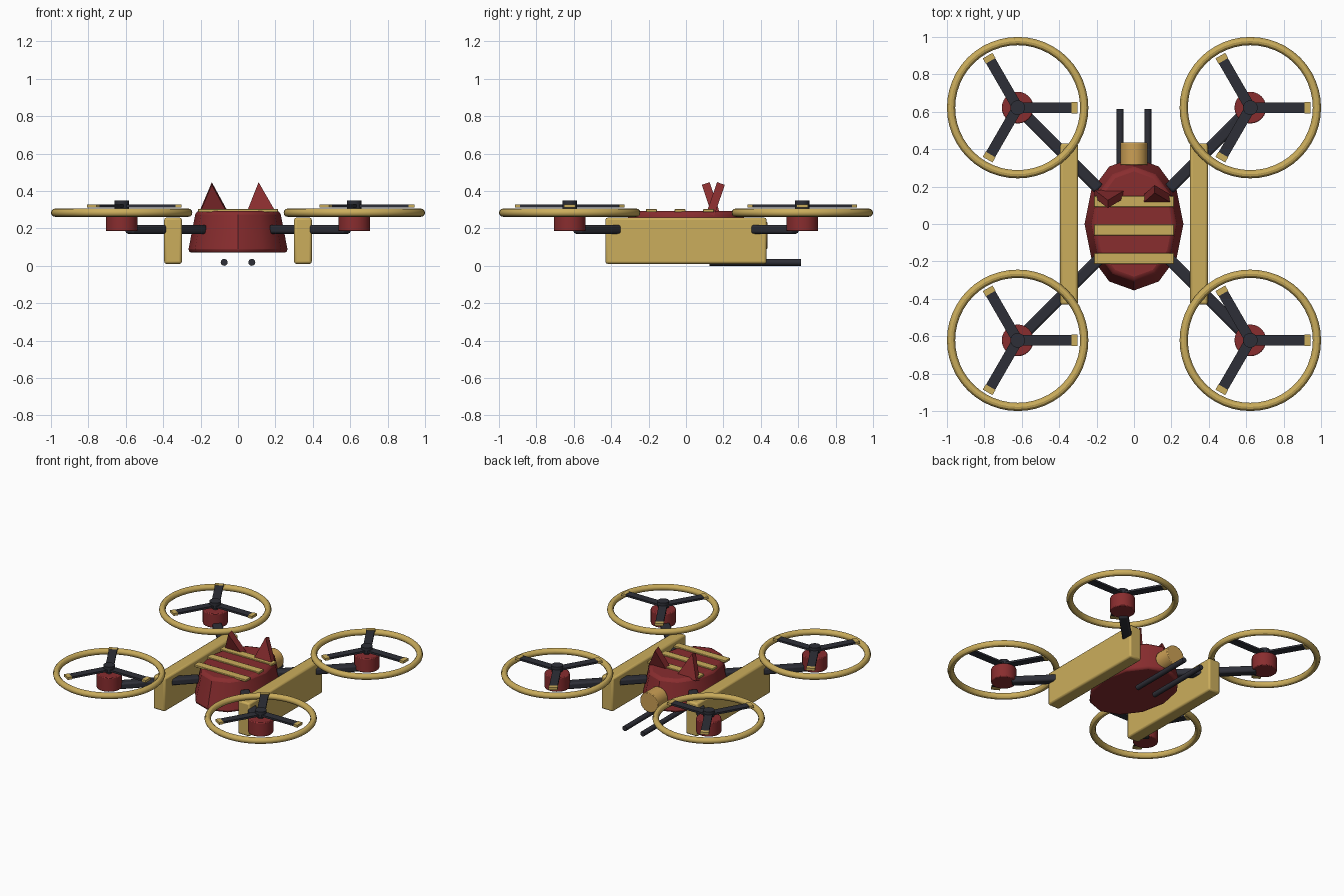
import bpy, math
from mathutils import Vector

if "Cube" in bpy.data.objects:
    bpy.data.objects.remove(bpy.data.objects["Cube"])


def material(name, rgb):
    m = bpy.data.materials.new(name)
    m.diffuse_color = (*rgb, 1)
    m.use_nodes = True
    m.node_tree.nodes["Principled BSDF"].inputs["Base Color"].default_value = m.diffuse_color
    return m


RED = material("deep red", (0.25, 0.026, 0.028))
GOLD = material("pale gold", (0.60, 0.42, 0.107))
BRONZE = material("bronze gold", (0.60, 0.35, 0.09))
DARK = material("charcoal", (0.027, 0.028, 0.038))


def finish(name, mat, bevel=0, segments=2):
    ob = bpy.context.object
    ob.name = name
    ob.data.materials.append(mat)
    bpy.ops.object.transform_apply(location=False, rotation=False, scale=True)
    if bevel:
        b = ob.modifiers.new("bevel", 'BEVEL')
        b.width, b.segments = bevel, segments
        b.limit_method, b.angle_limit = 'ANGLE', math.radians(40)
    bpy.ops.object.shade_smooth_by_angle(angle=math.radians(35 if bevel else 30))
    return ob


def box(name, mat, loc, size, turn=0, bevel=0):
    bpy.ops.mesh.primitive_cube_add(size=1, location=loc, rotation=(0, 0, turn))
    bpy.context.object.scale = size
    return finish(name, mat, bevel)


def cylinder(name, mat, loc, r, h, axis='Z', bevel=0, sides=24):
    rot = (math.pi / 2, 0, 0) if axis == 'Y' else (0, 0, 0)
    bpy.ops.mesh.primitive_cylinder_add(vertices=sides, radius=r, depth=h,
                                        location=loc, rotation=rot)
    return finish(name, mat, bevel)


# tapered twelve-sided body
bpy.ops.mesh.primitive_cone_add(vertices=12, radius1=1, radius2=0.84, depth=0.224,
                                location=(0, 0, 0.182))
bpy.context.object.scale = (0.268, 0.36, 1)
finish("body", RED, 0.02)

# stripes across the back
for y in (0.12, -0.032, -0.185):
    box("stripe", GOLD, (0, y, 0.295), (0.428, 0.058, 0.016), bevel=0.003)


# triangular ears, one leaning forward and one back
def ear(name, x, apex_x, y_base, y_tip):
    t = 0.022
    tri = [(x - 0.08, y_base, 0.275), (x + 0.08, y_base, 0.275), (apex_x, y_tip, 0.44)]
    lean = Vector((0, y_tip - y_base, 0.165)).normalized()
    n = Vector((0, lean.z, -lean.y)) * t
    verts = [Vector(p) - n for p in tri] + [Vector(p) + n for p in tri]
    faces = [(0, 1, 2), (5, 4, 3), (0, 3, 4, 1), (1, 4, 5, 2), (2, 5, 3, 0)]
    me = bpy.data.meshes.new(name)
    me.from_pydata(verts, [], faces)
    me.materials.append(RED)
    bpy.context.collection.objects.link(bpy.data.objects.new(name, me))


ear("left_ear", -0.13, -0.14, 0.16, 0.106)
ear("right_ear", 0.125, 0.11, 0.13, 0.187)

# rear lens barrel
cylinder("rear_barrel", BRONZE, (0, 0.375, 0.162), 0.073, 0.12, 'Y', 0.004)

for sx in (-1, 1):
    # side panels and lower rods
    box("side_panel", GOLD, (sx * 0.347, 0, 0.134), (0.095, 0.862, 0.247), bevel=0.012)
    cylinder("lower_rod", DARK, (sx * 0.074, 0.37, 0.0185), 0.0185, 0.49, 'Y', sides=16)

    for sy in (-1, 1):
        cx, cy = sx * 0.622, sy * 0.622
        # diagonal arm
        box("arm", DARK, (sx * 0.385, sy * 0.385, 0.195),
            (0.56, 0.064, 0.048), sx * sy * math.pi / 4, 0.012)
        # motor, shaft and hub
        cylinder("motor", RED, (cx, cy, 0.2375), 0.085, 0.105, bevel=0.006)
        cylinder("shaft", DARK, (cx, cy, 0.30), 0.02, 0.04, sides=12)
        cylinder("hub", DARK, (cx, cy, 0.327), 0.039, 0.042)
        # guard ring
        bpy.ops.mesh.primitive_torus_add(location=(cx, cy, 0.284), major_radius=0.356,
                                         minor_radius=0.022, major_segments=48,
                                         minor_segments=12)
        finish("guard_ring", GOLD)
        # three blades with coloured tips
        for k in range(3):
            a = k * math.tau / 3
            c, s = math.cos(a), math.sin(a)
            box("blade", DARK, (cx + c * 0.15, cy + s * 0.15, 0.32), (0.29, 0.056, 0.014), a)
            box("blade_tip", GOLD, (cx + c * 0.305, cy + s * 0.305, 0.32),
                (0.032, 0.06, 0.018), a)
